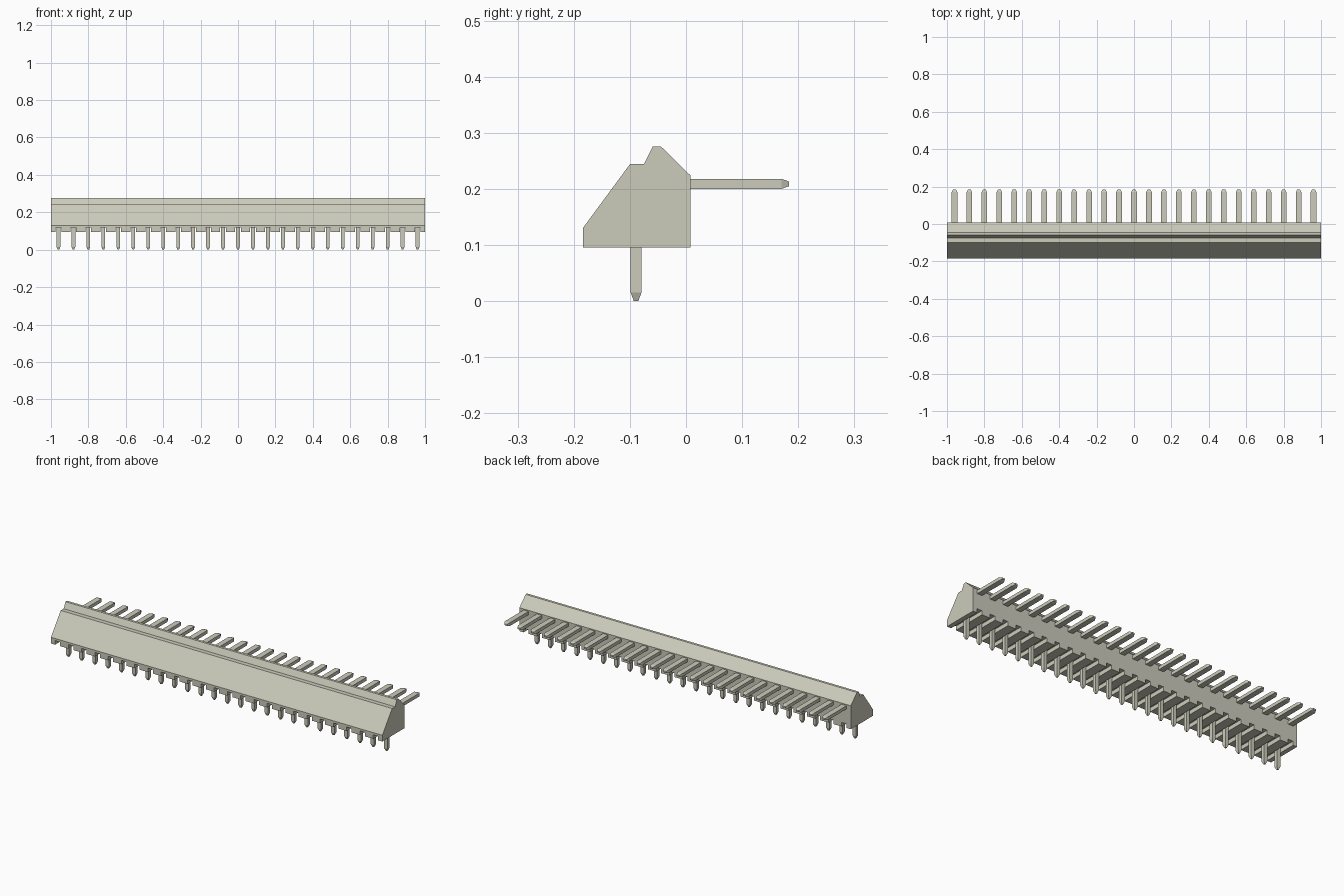
import bpy, bmesh

cube = bpy.data.objects.get("Cube")
if cube:
    bpy.data.objects.remove(cube, do_unlink=True)

PITCH, COUNT = 0.08, 25
XS = [(i - (COUNT - 1) / 2) * PITCH for i in range(COUNT)]

# One warm grey for housing and pins
mat = bpy.data.materials.new("warm_grey")
mat.use_nodes = True
colour = (0.6, 0.6, 0.5, 1)
mat.diffuse_color = colour
mat.node_tree.nodes["Principled BSDF"].inputs["Base Color"].default_value = colour


def make_object(name, bm):
    bmesh.ops.recalc_face_normals(bm, faces=bm.faces)
    me = bpy.data.meshes.new(name)
    bm.to_mesh(me)
    bm.free()
    me.materials.append(mat)
    ob = bpy.data.objects.new(name, me)
    bpy.context.collection.objects.link(ob)
    return ob


def loft(bm, rings):
    """Join equal-length rings of points into a closed solid."""
    loops = [[bm.verts.new(p) for p in ring] for ring in rings]
    n = len(loops[0])
    for a, b in zip(loops, loops[1:]):
        for i in range(n):
            j = (i + 1) % n
            bm.faces.new((a[i], a[j], b[j], b[i]))
    bm.faces.new(loops[0][::-1])
    bm.faces.new(loops[-1])


def rect(u, v, hu, hv):
    return [(u - hu, v - hv), (u + hu, v - hv), (u + hu, v + hv), (u - hu, v + hv)]


# Housing: side profile (y, z) run along x
profile = [(-0.184, 0.096), (-0.184, 0.13), (-0.1, 0.244), (-0.075, 0.244),
           (-0.059, 0.276), (-0.045, 0.276), (0.008, 0.224), (0.008, 0.096)]
bm = bmesh.new()
loft(bm, [[(x, y, z) for y, z in profile] for x in (-1, 1)])
housing = make_object("housing", bm)

# Grooves across the underside, one at each pin
bm = bmesh.new()
for x in XS:
    loft(bm, [[(u, y, z) for u, z in rect(x, 0.093, 0.015, 0.025)] for y in (-0.25, 0.05)])
cutter = make_object("groove_cutter", bm)
cutter.hide_render = True
mod = housing.modifiers.new("grooves", 'BOOLEAN')
mod.operation = 'DIFFERENCE'
mod.solver = 'EXACT'
mod.object = cutter
bpy.context.view_layer.objects.active = housing
bpy.ops.object.modifier_apply(modifier=mod.name)
bpy.data.objects.remove(cutter, do_unlink=True)

# Downward solder pins with tapered tips: (z, half width x, half depth y)
bm = bmesh.new()
for x in XS:
    loft(bm, [[(u, v, z) for u, v in rect(x, -0.089, hx, hy)]
              for z, hx, hy in ((0.13, 0.01, 0.0095), (0.015, 0.01, 0.0095), (0, 0.004, 0.004))])
make_object("solder_pins", bm)

# Flat rear contact blades with chamfered tips: (y, half width x, half height z)
bm = bmesh.new()
for x in XS:
    loft(bm, [[(u, y, v) for u, v in rect(x, 0.209, hx, hz)]
              for y, hx, hz in ((-0.01, 0.015, 0.009), (0.17, 0.015, 0.009), (0.184, 0.008, 0.004))])
make_object("contact_blades", bm)
